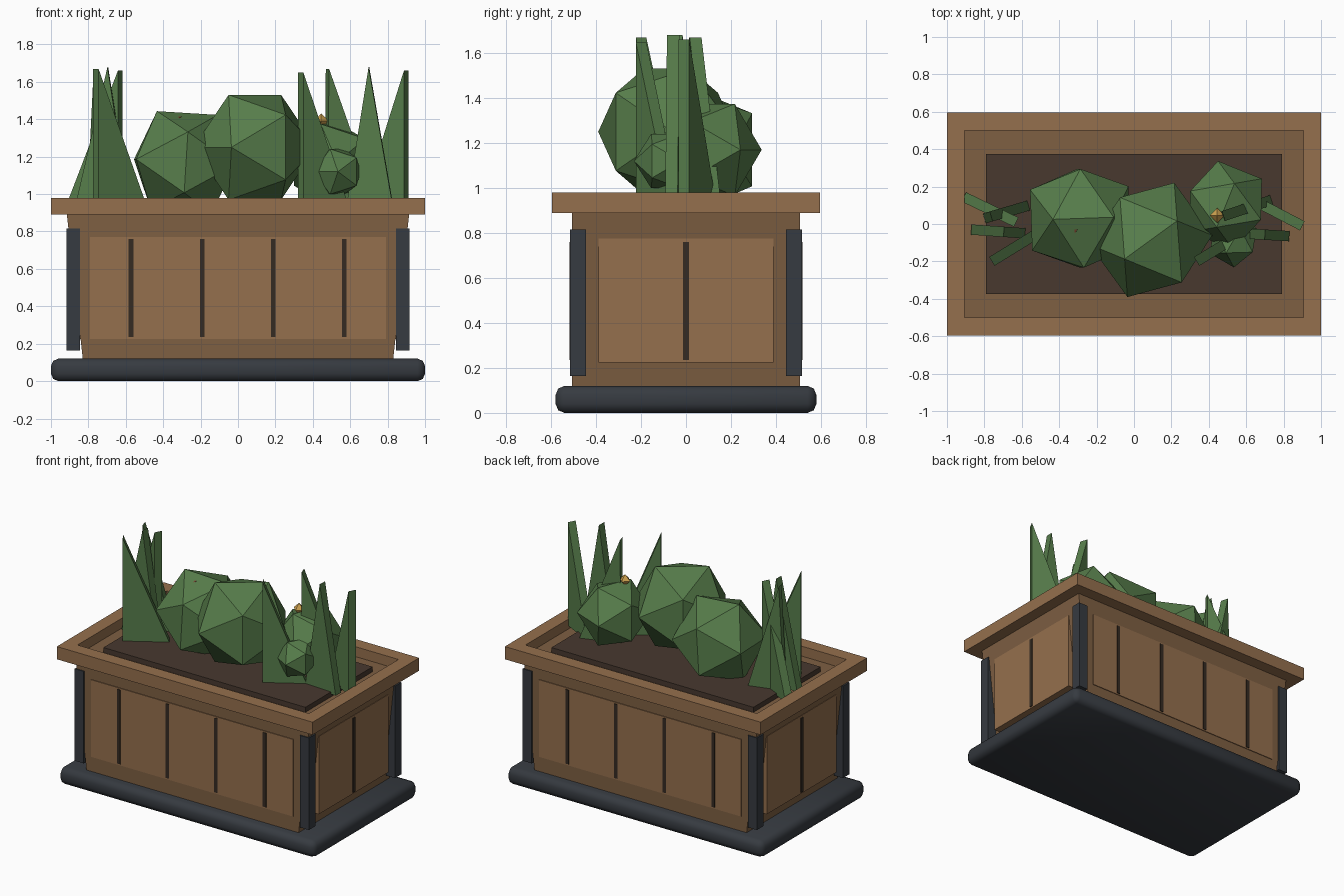
import bpy, bmesh, math
from mathutils import Vector, Matrix

if "Cube" in bpy.data.objects:
    bpy.data.objects.remove(bpy.data.objects["Cube"])


def material(name, rgb):
    m = bpy.data.materials.new(name)
    m.diffuse_color = (*rgb, 1)
    m.use_nodes = True
    m.node_tree.nodes["Principled BSDF"].inputs["Base Color"].default_value = m.diffuse_color
    return m


WOOD = material("wood", (0.30, 0.16, 0.075))
WOOD_DARK = material("dark_wood", (0.21, 0.115, 0.055))
GROOVE = material("groove", (0.035, 0.024, 0.016))
METAL = material("dark_metal", (0.037, 0.043, 0.052))
SOIL = material("soil", (0.065, 0.04, 0.028))
LEAF = material("leaf", (0.095, 0.205, 0.07))
GOLD = material("gold", (0.62, 0.36, 0.08))
BERRY = material("berry", (0.2, 0.06, 0.03))


def finish(bm, name, mat):
    bmesh.ops.recalc_face_normals(bm, faces=bm.faces)
    me = bpy.data.meshes.new(name)
    bm.to_mesh(me)
    bm.free()
    ob = bpy.data.objects.new(name, me)
    me.materials.append(mat)
    bpy.context.collection.objects.link(ob)
    return ob


def box(name, lo, hi, mat, bottom_x=1.0):
    """Box between two corners; bottom_x narrows the underside along x."""
    bm = bmesh.new()
    bmesh.ops.create_cube(bm, size=1)
    lo, hi = Vector(lo), Vector(hi)
    for v in bm.verts:
        low = v.co.z < 0
        v.co = (lo + hi) / 2 + v.co * (hi - lo)
        if low:
            v.co.x *= bottom_x
    return finish(bm, name, mat)


def hull(name, points, mat):
    bm = bmesh.new()
    for p in points:
        bm.verts.new(p)
    bmesh.ops.convex_hull(bm, input=bm.verts)
    return finish(bm, name, mat)


def bush(name, centre, radius, turn, tilt=0, mat=LEAF):
    """Icosahedron with an edge on top, turned about z (degrees)."""
    a, b = 0.5257 * radius, 0.8507 * radius
    rot = Matrix.Rotation(math.radians(turn), 3, 'Z') @ Matrix.Rotation(math.radians(tilt), 3, 'Y')
    pts = []
    for s in (-1, 1):
        for t in (-1, 1):
            pts += [(s * a, 0, t * b), (s * b, t * a, 0), (0, s * b, t * a)]
    hull(name, [Vector(centre) + rot @ Vector(p) for p in pts], mat)


def blade(name, start, end, tip, height, thick=0.055):
    """Triangular leaf: base from start to end, tip at a fraction along it."""
    s, e = Vector((*start, 0.93)), Vector((*end, 0.93))
    d = (e - s).normalized()
    n = Vector((-d.y, d.x, 0)) * thick / 2
    top = s.lerp(e, tip)
    top.z = height
    bm = bmesh.new()
    front = [bm.verts.new(p - n) for p in (s, e, top)]
    back = [bm.verts.new(p + n) for p in (s, e, top)]
    bm.faces.new(front)
    bm.faces.new(back[::-1])
    for i in range(3):
        j = (i + 1) % 3
        bm.faces.new((front[i], back[i], back[j], front[j]))
    finish(bm, name, LEAF)


# Plinth with softened edges
plinth = box("plinth", (-1, -0.58, 0), (1, 0.58, 0.12), METAL)
bev = plinth.modifiers.new("bevel", 'BEVEL')
bev.width, bev.segments = 0.04, 2
for p in plinth.data.polygons:
    p.use_smooth = True

# Tapered trough and soil bed
box("trough", (-0.917, -0.508, 0.12), (0.917, 0.508, 0.91), WOOD_DARK, 0.905)
box("soil", (-0.79, -0.375, 0.89), (0.79, 0.375, 0.945), SOIL)

# Rim frame
bm = bmesh.new()
corners = ((-1, -1), (1, -1), (1, 1), (-1, 1))
rings = [[bm.verts.new((x * w, y * d, z)) for x, y in corners]
         for w, d, z in ((1, 0.595, 0.89), (1, 0.595, 0.98), (0.905, 0.5, 0.98), (0.905, 0.5, 0.89))]
for r in range(4):
    for i in range(4):
        j = (i + 1) % 4
        q = rings[(r + 1) % 4]
        bm.faces.new((rings[r][i], rings[r][j], q[j], q[i]))
finish(bm, "rim", WOOD)

# Panels, grooves and corner posts on every side
for s, side in ((-1, "a"), (1, "b")):
    y0, y1 = sorted((s * 0.48, s * 0.513))
    box("long_panel_" + side, (-0.79, y0, 0.225), (0.79, y1, 0.77), WOOD)
    y0, y1 = sorted((s * 0.49, s * 0.517))
    for i in range(4):
        x = -0.572 + 0.38 * i
        box(f"long_groove_{side}{i}", (x - 0.0125, y0, 0.235), (x + 0.0125, y1, 0.76), GROOVE)
    x0, x1 = sorted((s * 0.8, s * 0.905))
    box("end_panel_" + side, (x0, -0.39, 0.225), (x1, 0.39, 0.775), WOOD)
    x0, x1 = sorted((s * 0.85, s * 0.91))
    box("end_groove_" + side, (x0, -0.0125, 0.235), (x1, 0.0125, 0.76), GROOVE)
    for t in (-1, 1):
        x0, x1 = sorted((s * 0.845, s * 0.916))
        y0, y1 = sorted((t * 0.445, t * 0.516))
        box(f"post_{side}{t}", (x0, y0, 0.165), (x1, y1, 0.815), METAL)

# Faceted shrubs
bush("shrub_left", (-0.287, 0.03, 1.17), 0.31, 2, 3.5)
bush("shrub_middle", (0.09, -0.085, 1.25), 0.33, 36)
bush("shrub_right", (0.49, 0.1, 1.17), 0.24, 68)
bush("shrub_small", (0.53, -0.09, 1.12), 0.142, 60)

# Blossom and berry
c = Vector((0.445, 0.045, 1.39))
hull("blossom", [c + s * 0.04 * Vector(a) for s in (-1, 1)
                 for a in ((1, 0, 0), (0, 1, 0), (0, 0, 1))], GOLD)
bush("berry", (-0.315, -0.03, 1.395), 0.022, 0, mat=BERRY)

# Tall leaves, two clumps: base start, base end, tip fraction, height
leaves = [
    ((-0.91, 0.145), (-0.63, 0.01), 1.0, 1.66),
    ((-0.87, -0.03), (-0.58, -0.05), 0.6, 1.68),
    ((-0.76, -0.2), (-0.5, -0.04), 0.0, 1.67),
    ((-0.80, 0.03), (-0.56, 0.1), 0.15, 1.67),
    ((0.67, 0.11), (0.90, -0.01), 1.0, 1.66),
    ((0.58, -0.05), (0.83, -0.065), 0.48, 1.68),
    ((0.335, -0.2), (0.58, -0.05), 0.0, 1.65),
    ((0.47, 0.04), (0.74, 0.13), 0.03, 1.67),
]
for i, (s, e, t, h) in enumerate(leaves):
    blade(f"leaf_{i + 1}", s, e, t, h)
